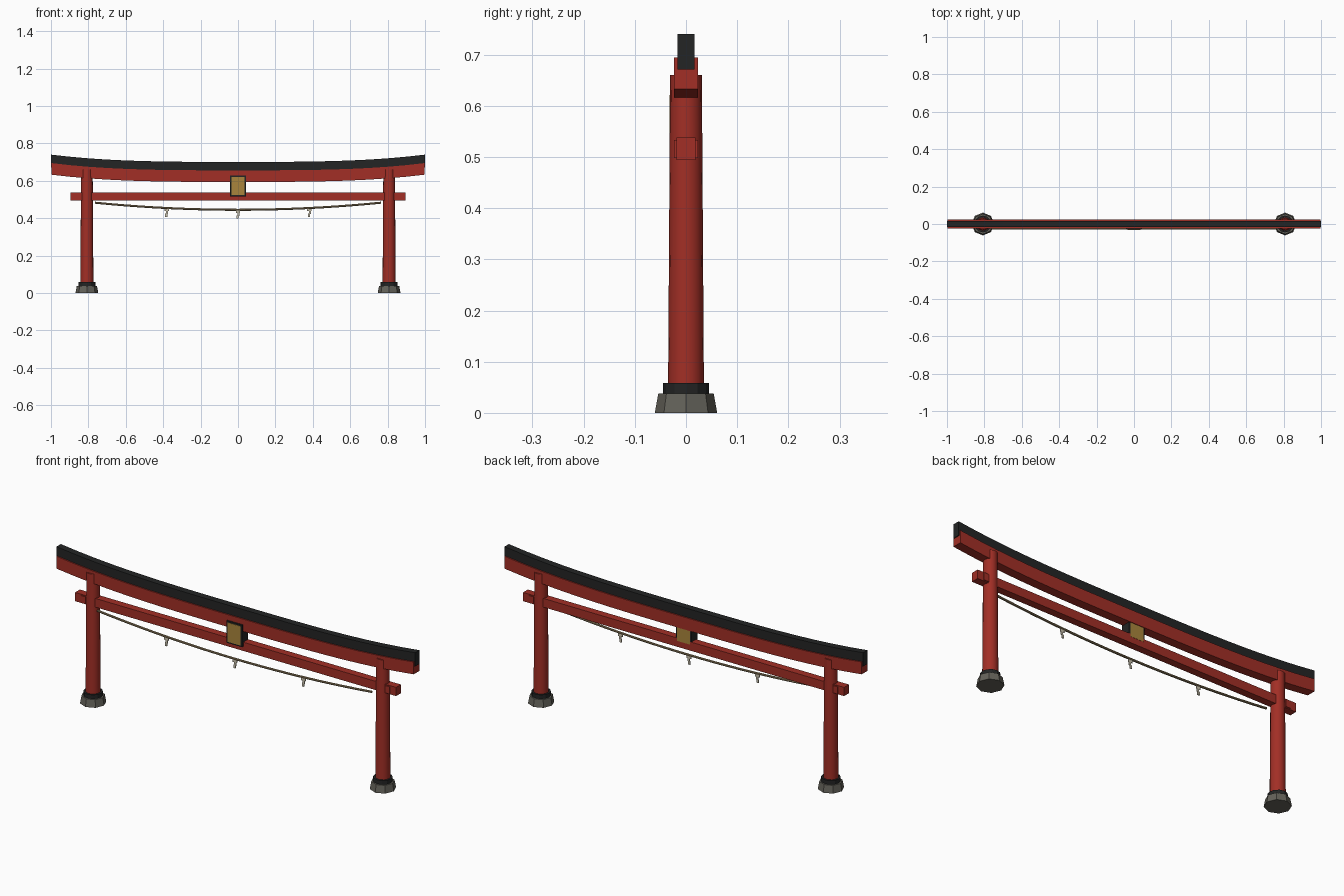
import bpy, bmesh, math

cube = bpy.data.objects.get("Cube")
if cube:
    bpy.data.objects.remove(cube, do_unlink=True)


def material(name, r, g, b):
    m = bpy.data.materials.new(name)
    m.use_nodes = True
    m.diffuse_color = (r, g, b, 1)
    m.node_tree.nodes["Principled BSDF"].inputs["Base Color"].default_value = (r, g, b, 1)
    return m


red = material("vermilion", 0.36, 0.028, 0.019)
black = material("black", 0.017, 0.018, 0.018)
stone = material("stone grey", 0.125, 0.12, 0.10)
gold = material("gold", 0.40, 0.235, 0.045)
straw = material("straw", 0.30, 0.22, 0.115)
paper = material("paper", 0.60, 0.55, 0.43)


def finish(bm, name, mat, smooth=False):
    bmesh.ops.recalc_face_normals(bm, faces=bm.faces)
    mesh = bpy.data.meshes.new(name)
    bm.to_mesh(mesh)
    bm.free()
    mesh.materials.append(mat)
    ob = bpy.data.objects.new(name, mesh)
    bpy.context.collection.objects.link(ob)
    if smooth:
        bpy.ops.object.select_all(action='DESELECT')
        ob.select_set(True)
        bpy.context.view_layer.objects.active = ob
        bpy.ops.object.shade_smooth_by_angle(angle=math.radians(35))
    return ob


def box(name, mat, x0, x1, y0, y1, z0, z1):
    bm = bmesh.new()
    bmesh.ops.create_cube(bm, size=1)
    for v in bm.verts:
        v.co = ((x0 + x1) / 2 + v.co.x * (x1 - x0),
                (y0 + y1) / 2 + v.co.y * (y1 - y0),
                (z0 + z1) / 2 + v.co.z * (z1 - z0))
    return finish(bm, name, mat)


def drum(name, mat, x, r0, r1, z0, z1, sides, smooth=False):
    bm = bmesh.new()
    bmesh.ops.create_cone(bm, cap_ends=True, segments=sides,
                          radius1=r0, radius2=r1, depth=z1 - z0)
    bmesh.ops.translate(bm, verts=bm.verts, vec=(x, 0, (z0 + z1) / 2))
    return finish(bm, name, mat, smooth)


def sweep(name, mat, section, length, height, steps, smooth=False):
    """Carry a (y, z) section along x, lifted by height(x)."""
    bm = bmesh.new()
    rings = []
    for i in range(steps + 1):
        x = length * (2 * i / steps - 1)
        rings.append([bm.verts.new((x, y, z + height(x))) for y, z in section])
    n = len(section)
    for a, b in zip(rings, rings[1:]):
        for k in range(n):
            bm.faces.new((a[k], a[(k + 1) % n], b[(k + 1) % n], b[k]))
    bm.faces.new(rings[0])
    bm.faces.new(rings[-1])
    return finish(bm, name, mat, smooth)


def rect(w, z0, z1):
    return [(-w, z0), (w, z0), (w, z1), (-w, z1)]


# Upswept top beams
def upsweep(x):
    return 0.039 * abs(x) ** 3.2


sweep("upper_lintel", red, rect(0.023, 0.594, 0.656), 0.996, upsweep, 20)
sweep("cap_beam", black, rect(0.017, 0.632, 0.701), 1.0, upsweep, 20)

# Posts with footings and wedges, one set per side
for side, s in (("right", -1), ("left", 1)):
    x = 0.808 * s
    drum(side + "_footing", stone, x, 0.061, 0.054, 0, 0.038, 8)
    drum(side + "_collar", black, x, 0.045, 0.045, 0.036, 0.058, 12)
    drum(side + "_post", red, x, 0.035, 0.031, 0.05, 0.66, 16, True)
    wedge = sorted((0.835 * s, 0.862 * s))
    box(side + "_wedge", red, *wedge, -0.023, 0.023, 0.498, 0.533)

# Straight tie beam
box("tie_beam", red, -0.895, 0.895, -0.019, 0.019, 0.494, 0.538)

# Central plaque
box("plaque_frame", black, -0.043, 0.043, -0.030, 0.018, 0.517, 0.628)
box("plaque_panel", gold, -0.036, 0.036, -0.032, 0.020, 0.524, 0.621)


# Sagging rope
def sag(x):
    return 0.445 + 0.038 * (x / 0.765) ** 2


ring = [(-0.025 + 0.0055 * math.cos(k * math.pi / 4),
         0.0055 * math.sin(k * math.pi / 4)) for k in range(8)]
sweep("rope", straw, ring, 0.765, sag, 20, True)

# Folded paper streamers: x start, x end, top, bottom of each fold
folds = [(-0.012, 0.012, 0.0, -0.017),
         (-0.003, 0.009, -0.015, -0.032),
         (-0.007, 0.004, -0.030, -0.047)]
for n, x in enumerate((-0.382, 0, 0.382)):
    for k, (a, b, top, low) in enumerate(folds):
        z = sag(x)
        box(f"streamer_{n + 1}_fold_{k + 1}", paper, x + a, x + b,
            -0.027, -0.023, z + low, z + top)
